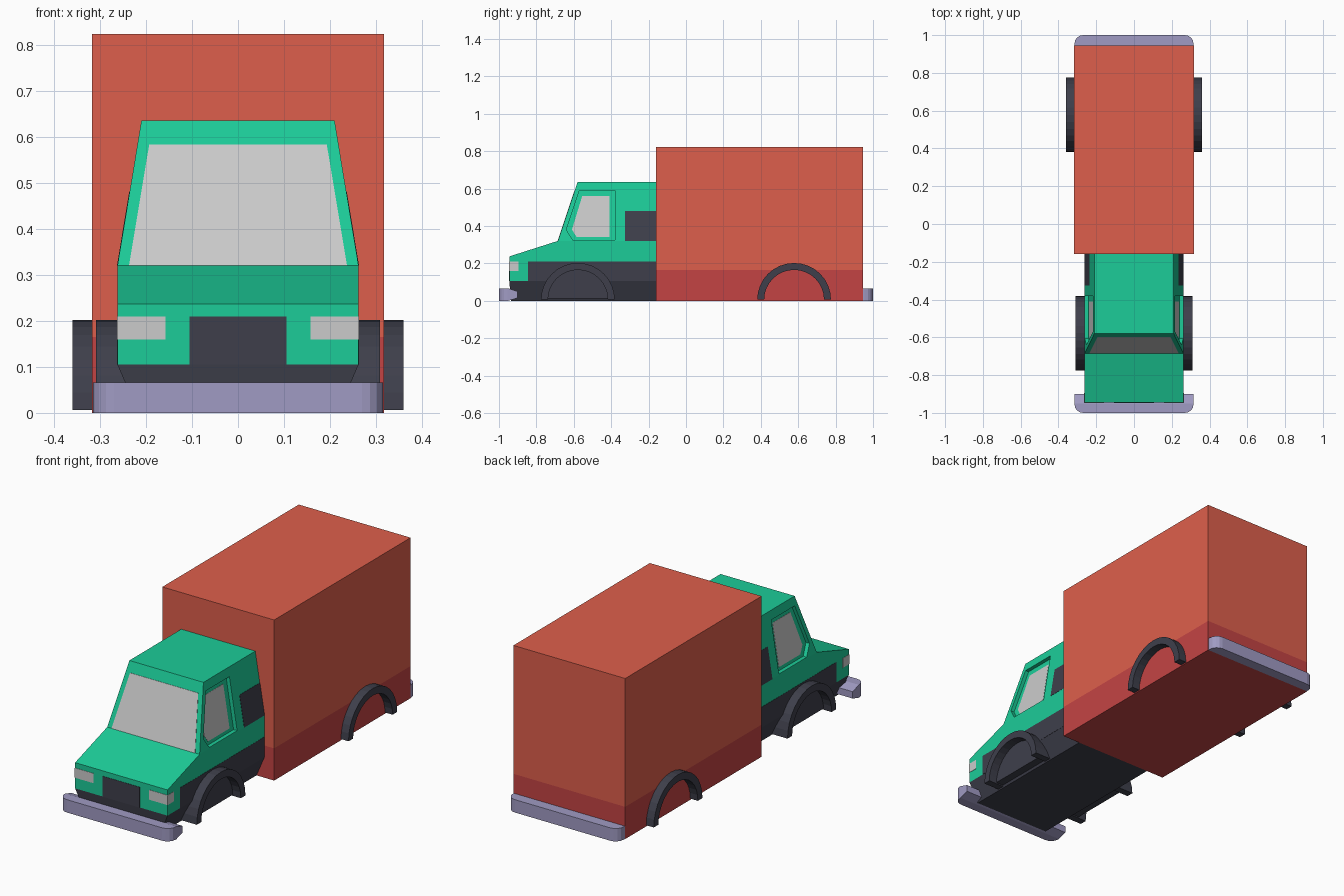
import bpy, bmesh, math

if "Cube" in bpy.data.objects:
    bpy.data.objects.remove(bpy.data.objects["Cube"])


def material(name, rgb):
    m = bpy.data.materials.new(name)
    lin = [(c / 255 / 12.92) if c < 11 else ((c / 255 + 0.055) / 1.055) ** 2.4 for c in rgb]
    m.diffuse_color = (*lin, 1)
    m.use_nodes = True
    m.node_tree.nodes["Principled BSDF"].inputs["Base Color"].default_value = m.diffuse_color
    return m


GREEN = material("green", (28, 204, 152))
RED = material("red", (222, 95, 76))
DARK_RED = material("dark_red", (196, 68, 68))
DARK = material("dark", (62, 63, 75))
LILAC = material("lilac", (160, 155, 195))
GLASS = material("glass", (192, 192, 192))


def finish(name, bm, *mats):
    bmesh.ops.recalc_face_normals(bm, faces=bm.faces)
    me = bpy.data.meshes.new(name)
    bm.to_mesh(me)
    bm.free()
    ob = bpy.data.objects.new(name, me)
    bpy.context.collection.objects.link(ob)
    for m in mats:
        me.materials.append(m)
    return ob


def loft(bm, a, b, caps=True):
    """Join two matching rings of points into a closed solid."""
    va, vb = [bm.verts.new(p) for p in a], [bm.verts.new(p) for p in b]
    n = len(a)
    for i in range(n):
        j = (i + 1) % n
        bm.faces.new((va[i], va[j], vb[j], vb[i]))
    if caps:
        bm.faces.new(va[::-1])
        bm.faces.new(vb)
    return va, vb


def side_x(z):
    """Half width of the cab at height z."""
    if z < 0.105:
        return 0.217 + z / 0.105 * 0.045
    return 0.262 - max(0, z - 0.32) / 0.315 * 0.052


def both_sides(name, pts, inner, outer, mat):
    """Mirrored pair of slabs from a side profile; inner and outer map z to x."""
    bm = bmesh.new()
    for s in (-1, 1):
        loft(bm, [(s * inner(z), y, z) for y, z in pts], [(s * outer(z), y, z) for y, z in pts])
    return finish(name, bm, mat)


def panel(name, pts, mat, depth=0.0):
    return both_sides(name, pts, lambda z: side_x(z) - depth - 0.004,
                      lambda z: side_x(z) - depth + 0.001, mat)


def box(name, x0, x1, y0, y1, z0, z1, mat):
    bm = bmesh.new()
    ring = [(x0, y0), (x1, y0), (x1, y1), (x0, y1)]
    loft(bm, [(x, y, z0) for x, y in ring], [(x, y, z1) for x, y in ring])
    return finish(name, bm, mat)


# Cab shell with dark tapered skirt
prof = [(-0.935, 0), (-0.945, 0.105), (-0.945, 0.237), (-0.685, 0.32), (-0.58, 0.635),
        (-0.16, 0.635), (-0.16, 0.32), (-0.16, 0.105), (-0.16, 0)]
bm = bmesh.new()
rings = loft(bm, [(-side_x(z), y, z) for y, z in prof],
             [(side_x(z), y, z) for y, z in prof], caps=False)
for v in rings:
    for idx in ((0, 1, 7, 8), (1, 2, 3, 6, 7), (3, 4, 5, 6)):
        bm.faces.new([v[i] for i in idx])
for f in bm.faces:
    f.material_index = 1 if f.calc_center_median().z < 0.06 else 0
cab = finish("cab", bm, GREEN, DARK)

# Recessed side windows
frame = [(-0.64, 0.38), (-0.57, 0.59), (-0.38, 0.59), (-0.38, 0.325), (-0.605, 0.325)]
pane = [(-0.61, 0.38), (-0.555, 0.56), (-0.41, 0.56), (-0.41, 0.342), (-0.585, 0.342)]
cutter = both_sides("window_cutter", frame, lambda z: side_x(z) - 0.02,
                    lambda z: side_x(z) + 0.05, GREEN)
cutter.hide_render = True
cutter.hide_viewport = True
cut = cab.modifiers.new("window_recess", "BOOLEAN")
cut.operation, cut.object, cut.solver = "DIFFERENCE", cutter, "EXACT"
panel("side_window", pane, GLASS, 0.02)

# Dark side panels
panel("side_vent", [(-0.325, 0.32), (-0.325, 0.48), (-0.16, 0.48), (-0.16, 0.32)], DARK)
panel("side_trim", [(-0.845, 0.105), (-0.845, 0.21), (-0.16, 0.21), (-0.16, 0.105)], DARK)

# Windshield lying on the sloped front
bm = bmesh.new()
glass = [(-0.237, 0.32), (0.237, 0.32), (0.193, 0.583), (-0.193, 0.583)]
slope = [(x, -0.685 + (z - 0.32) / 3, z) for x, z in glass]
loft(bm, [(x, y + 0.004, z) for x, y, z in slope], [(x, y - 0.0015, z) for x, y, z in slope])
finish("windshield", bm, GLASS)

# Grille and wrap-around headlights
box("grille", -0.105, 0.105, -0.9465, -0.935, 0.105, 0.21, DARK)
for s, side in ((-1, "left"), (1, "right")):
    box("headlight_" + side, s * 0.158, s * 0.2635, -0.9465, -0.895, 0.16, 0.21, GLASS)

# Cargo box in two tones
box("cargo_base", -0.317, 0.317, -0.16, 0.945, 0, 0.165, DARK_RED)
box("cargo_box", -0.317, 0.317, -0.16, 0.945, 0.165, 0.823, RED)


# Bumpers with rounded outer corners
def bumper(name, pts, y_end):
    bm = bmesh.new()
    loft(bm, [(-0.315, y, z) for y, z in pts], [(0.315, y, z) for y, z in pts])
    edges = [e for e in bm.edges if all(abs(v.co.y - y_end) < 1e-4 for v in e.verts)
             and abs(e.verts[0].co.x - e.verts[1].co.x) < 1e-4]
    bmesh.ops.bevel(bm, geom=edges, offset=0.045, segments=4, profile=0.5, affect="EDGES")
    finish(name, bm, LILAC)


bumper("front_bumper", [(-1, 0), (-0.95, 0), (-0.9, 0.015), (-0.9, 0.05),
                        (-0.95, 0.066), (-1, 0.066)], -1)
bumper("rear_bumper", [(0.945, 0), (1, 0), (1, 0.066), (0.945, 0.066)], 1)


# Wheel arches
def arc(cy, r, z0):
    return [(cy - r * math.cos(math.pi * i / 16), z0 + (0.202 - z0) * r / 0.197
             * math.sin(math.pi * i / 16)) for i in range(17)]


for name, cy, x0, x1 in (("front_arch", -0.578, 0.2, 0.309), ("rear_arch", 0.578, 0.31, 0.36)):
    both_sides(name, arc(cy, 0.197, 0.006) + arc(cy, 0.16, 0.006)[::-1],
               lambda z: x0, lambda z: x1, DARK)

# Inner fill behind the front arches
both_sides("wheel_well", arc(-0.578, 0.162, 0.012), lambda z: 0.2, lambda z: 0.2635, DARK)
